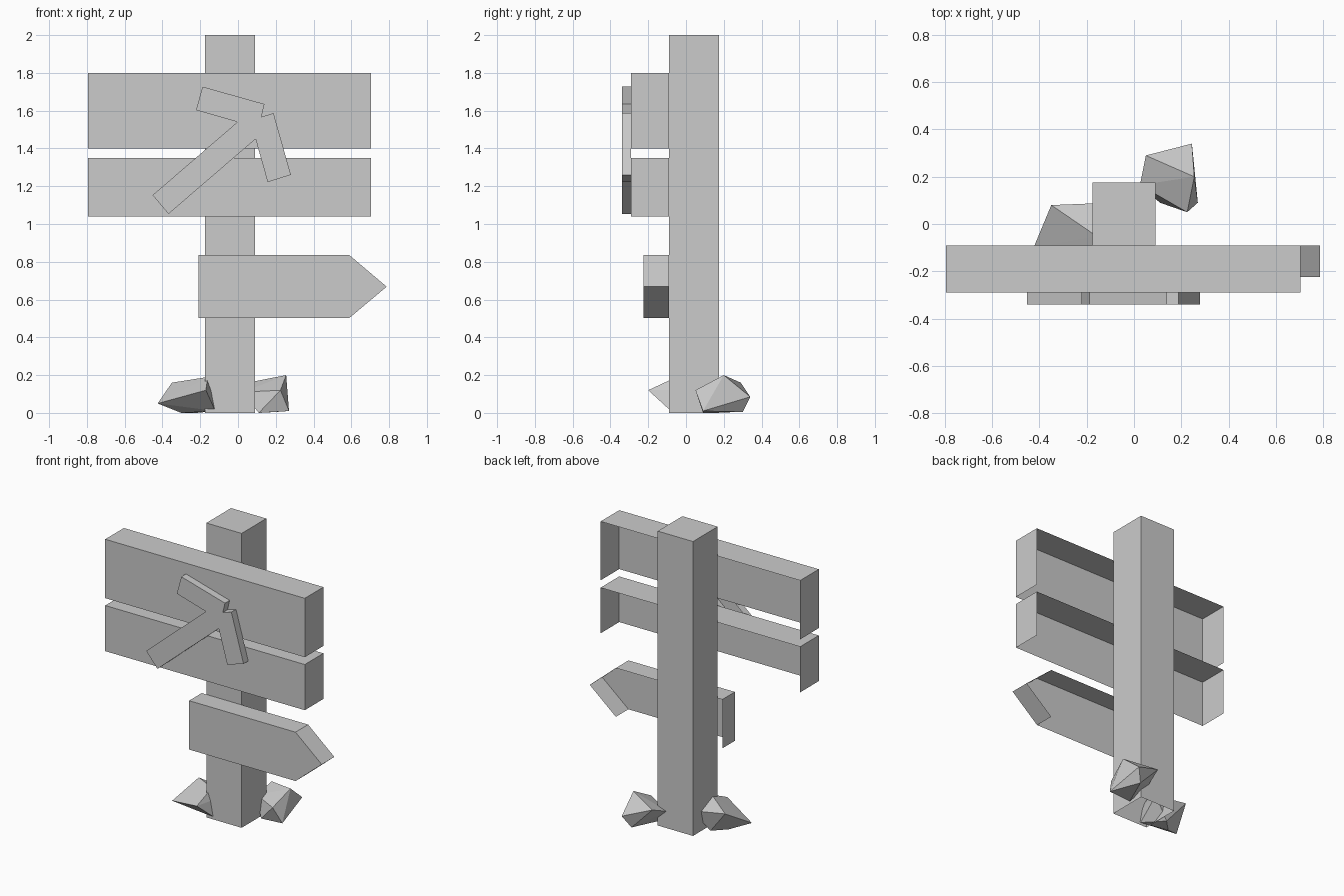
import bpy, bmesh
from mathutils import Vector

if "Cube" in bpy.data.objects:
    bpy.data.objects.remove(bpy.data.objects["Cube"])


def make_object(name, bm):
    mesh = bpy.data.meshes.new(name)
    bm.to_mesh(mesh)
    bm.free()
    ob = bpy.data.objects.new(name, mesh)
    bpy.context.collection.objects.link(ob)
    return ob


def panel(name, profile, y_front, y_back, open_sides=()):
    """Front face from an anticlockwise x/z profile, with sides and an open back."""
    bm = bmesh.new()
    front = [bm.verts.new((x, y_front, z)) for x, z in profile]
    back = [bm.verts.new((x, y_back, z)) for x, z in profile]
    bm.faces.new(front)
    n = len(profile)
    for i in range(n):
        if i not in open_sides:
            j = (i + 1) % n
            bm.faces.new((front[j], front[i], back[i], back[j]))
    for v in [v for v in bm.verts if not v.link_faces]:
        bm.verts.remove(v)
    return make_object(name, bm)


def rock(name, points):
    """Faceted stone as the hull of a few points."""
    bm = bmesh.new()
    for p in points:
        bm.verts.new(p)
    bmesh.ops.convex_hull(bm, input=bm.verts[:])
    bmesh.ops.recalc_face_normals(bm, faces=bm.faces[:])
    return make_object(name, bm)


def rect(x0, x1, z0, z1):
    return [(x0, z0), (x1, z0), (x1, z1), (x0, z1)]


# Post, open underneath
bm = bmesh.new()
bmesh.ops.create_cube(bm, size=1)
for v in bm.verts:
    v.co = Vector((v.co.x * 0.265 - 0.0425, v.co.y * 0.265 + 0.0425, v.co.z * 2 + 1))
bm.normal_update()
bmesh.ops.delete(bm, geom=[f for f in bm.faces if f.normal.z < -0.9], context='FACES_ONLY')
make_object("post", bm)

# Two wide boards, open at the back and underneath
panel("upper_board", rect(-0.795, 0.705, 1.40, 1.80), -0.29, -0.09, {0})
panel("lower_board", rect(-0.795, 0.705, 1.04, 1.35), -0.29, -0.09, {0})

# Pointed direction sign
panel("pointed_sign", [(-0.21, 0.503), (0.59, 0.503), (0.787, 0.668),
                       (0.59, 0.835), (-0.21, 0.835)], -0.225, -0.09, {0})

# Raised pickaxe emblem across the boards
pick = [(-0.188, 1.727), (0.14, 1.635), (0.124, 1.567), (0.188, 1.587),
        (0.28, 1.26), (0.157, 1.222), (0.093, 1.45), (-0.368, 1.053),
        (-0.452, 1.153), (-0.003, 1.54), (-0.222, 1.603)]
panel("pickaxe_emblem", pick[::-1], -0.34, -0.29)

# Stones at the foot of the post
rock("right_stone", [(0.225, 0.05, 0.12), (0.255, 0.20, 0.20), (0.27, 0.09, 0.01),
                     (0.245, 0.34, 0.085), (0.05, 0.29, 0.16), (0.20, 0.30, 0.005),
                     (0.025, 0.165, 0.11), (0.11, 0.09, 0.0)])
rock("left_stone", [(-0.17, -0.20, 0.12), (-0.425, -0.10, 0.05), (-0.35, 0.08, 0.16),
                    (-0.16, -0.05, 0.19), (-0.12, -0.08, 0.01), (-0.30, -0.03, 0.0),
                    (-0.10, 0.09, 0.12), (-0.22, 0.05, 0.0)])
